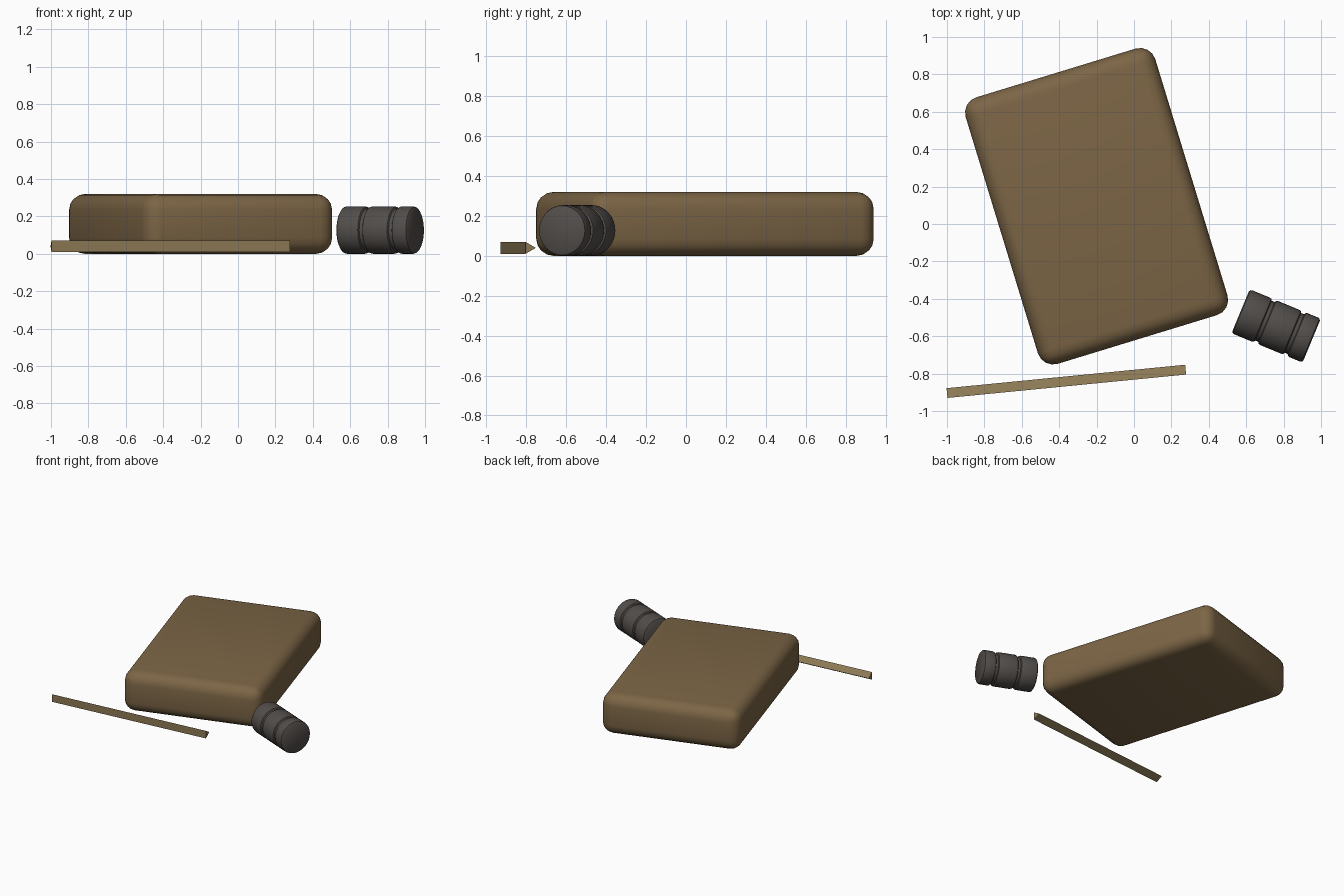
import bpy, bmesh, math
from mathutils import Matrix

if "Cube" in bpy.data.objects:
    bpy.data.objects.remove(bpy.data.objects["Cube"])


def material(name, rgb):
    m = bpy.data.materials.new(name)
    m.diffuse_color = (*rgb, 1)
    m.use_nodes = True
    m.node_tree.nodes["Principled BSDF"].inputs["Base Color"].default_value = m.diffuse_color
    return m


def add_object(name, bm, loc, angle, mat, smooth=None):
    bmesh.ops.recalc_face_normals(bm, faces=bm.faces)
    me = bpy.data.meshes.new(name)
    bm.to_mesh(me)
    bm.free()
    ob = bpy.data.objects.new(name, me)
    bpy.context.collection.objects.link(ob)
    ob.location = loc
    ob.rotation_euler.z = math.radians(angle)
    me.materials.append(mat)
    if smooth:
        bpy.ops.object.select_all(action='DESELECT')
        ob.select_set(True)
        bpy.context.view_layer.objects.active = ob
        bpy.ops.object.shade_smooth_by_angle(angle=math.radians(smooth))
    return ob


brown = material("brown", (0.20, 0.13, 0.06))
grey = material("dark_grey", (0.085, 0.075, 0.068))
tan = material("tan", (0.26, 0.19, 0.09))

# Rounded slab
bm = bmesh.new()
bmesh.ops.create_cube(bm, size=1, matrix=Matrix.Diagonal((1.06, 1.49, 0.32, 1)))
bmesh.ops.bevel(bm, geom=bm.edges[:], offset=0.085, offset_type='OFFSET',
                segments=4, profile=0.5, affect='EDGES', clamp_overlap=True)
add_object("rounded_slab", bm, (-0.20, 0.095, 0.16), 17, brown, 40)

# Grooved roll, lathed around its local x axis: (distance along axis, radius)
profile = [(0, 0), (0, 0.115), (0.006, 0.124), (0.015, 0.127),
           (0.117, 0.127), (0.127, 0.124), (0.132, 0.115), (0.150, 0.115),
           (0.155, 0.124), (0.165, 0.127), (0.287, 0.127), (0.297, 0.124),
           (0.302, 0.115), (0.320, 0.115), (0.325, 0.124), (0.333, 0.127),
           (0.396, 0.127), (0.405, 0.124), (0.411, 0.115), (0.411, 0)]
bm = bmesh.new()
verts = [bm.verts.new((t - 0.2055, r, 0)) for t, r in profile]
edges = [bm.edges.new(pair) for pair in zip(verts, verts[1:])]
bmesh.ops.spin(bm, geom=verts + edges, cent=(0, 0, 0), axis=(1, 0, 0),
               angle=math.tau, steps=32)
bmesh.ops.remove_doubles(bm, verts=bm.verts[:], dist=0.0001)
add_object("grooved_roll", bm, (0.76, -0.545, 0.127), -22.5, grey, 35)

# Three-sided stick lying beside the slab
bm = bmesh.new()
r, half = 0.035, 0.641
ends = []
for x in (-half, half):
    ends.append([bm.verts.new((x, r * math.cos(a), r * math.sin(a)))
                 for a in (0, math.tau / 3, 2 * math.tau / 3)])
    bm.faces.new(ends[-1])
for i in range(3):
    j = (i + 1) % 3
    bm.faces.new((ends[0][i], ends[0][j], ends[1][j], ends[1][i]))
add_object("triangular_stick", bm, (-0.361, -0.85, 0.04), 5.6, tan)
